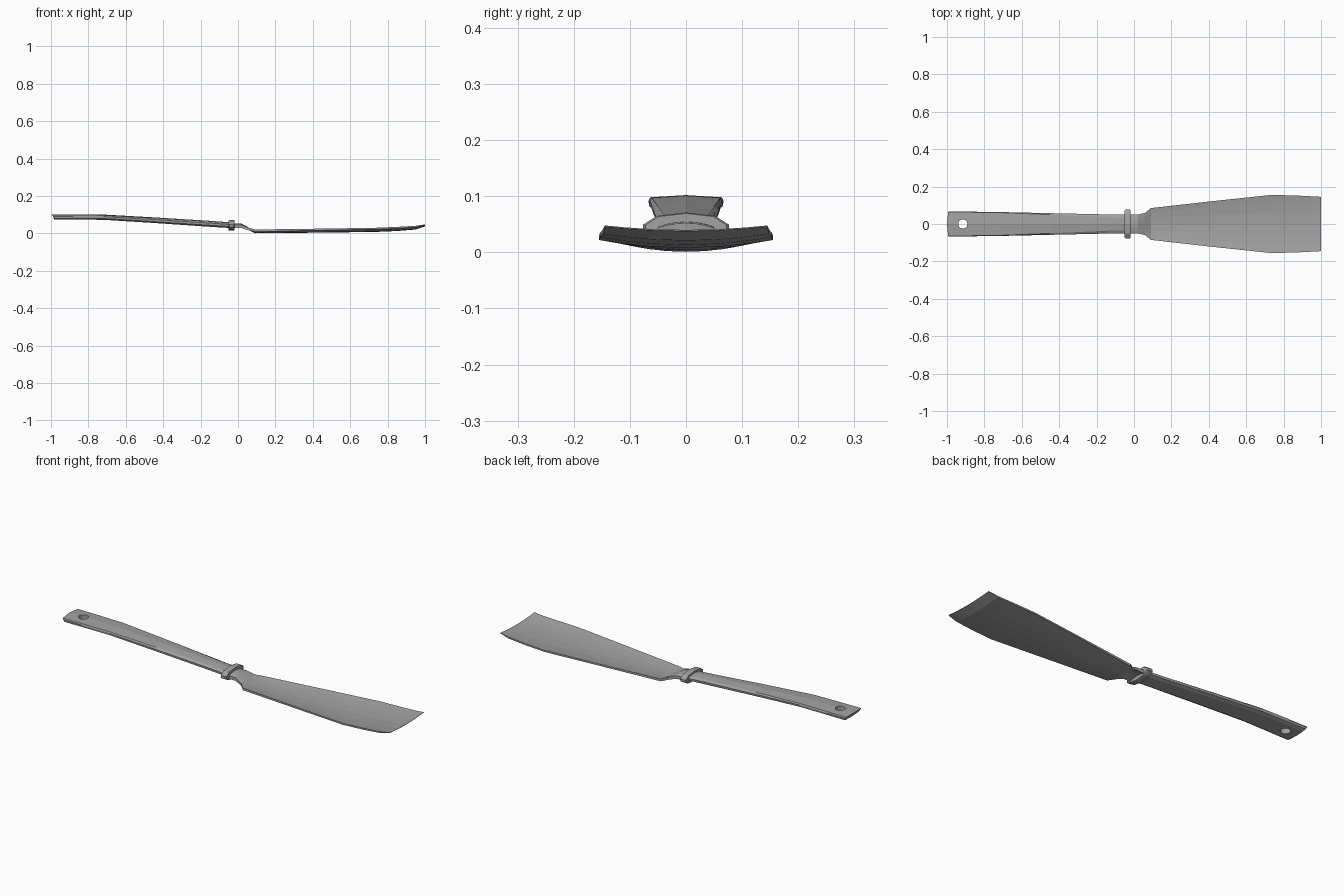
import bpy, bmesh
from mathutils import Vector

old = bpy.data.objects.get("Cube")
if old:
    bpy.data.objects.remove(old)

grey = bpy.data.materials.new("plain grey")
grey.use_nodes = True
colour = (0.36, 0.36, 0.36, 1)
grey.diffuse_color = colour
grey.node_tree.nodes["Principled BSDF"].inputs["Base Color"].default_value = colour


def loft(name, rings):
    """Skin a list of equal-length closed rings and cap both ends."""
    bm = bmesh.new()
    rows = [[bm.verts.new(p) for p in ring] for ring in rings]
    n = len(rows[0])
    for a, b in zip(rows, rows[1:]):
        for i in range(n):
            j = (i + 1) % n
            bm.faces.new((a[i], a[j], b[j], b[i]))
    bm.faces.new(rows[0])
    bm.faces.new(rows[-1])
    bmesh.ops.recalc_face_normals(bm, faces=bm.faces)
    mesh = bpy.data.meshes.new(name)
    bm.to_mesh(mesh)
    bm.free()
    mesh.materials.append(grey)
    obj = bpy.data.objects.new(name, mesh)
    bpy.context.collection.objects.link(obj)
    return obj


def mirrored(half):
    """Close a half outline, running from top centre to bottom centre."""
    return half + [Vector((p[0], -p[1], p[2])) for p in half[-2:0:-1]]


# Handle: flat and wide at the butt, more rounded towards the collar
def handle_ring(x, top_w, w, top, bottom, slant=0.0):
    h = top - bottom
    outline = [(0, 1), (top_w, 0.86), (w, 0.62), (w * 0.97, 0.25), (w * 0.7, 0.0), (0, 0)]
    return mirrored([Vector((x + slant * (1 - t) + abs(y) * slant * 3, y, bottom + h * t))
                     for y, t in outline])


handle = loft("handle", [
    handle_ring(-1.0, 0.064, 0.067, 0.102, 0.074, 0.018),
    handle_ring(-0.88, 0.063, 0.066, 0.102, 0.074),
    handle_ring(-0.72, 0.061, 0.064, 0.101, 0.073),
    handle_ring(-0.45, 0.050, 0.058, 0.086, 0.056),
    handle_ring(-0.14, 0.036, 0.051, 0.067, 0.035),
    handle_ring(-0.04, 0.036, 0.050, 0.059, 0.029),
])

# Hanging hole through the butt of the handle
bpy.ops.mesh.primitive_cylinder_add(vertices=12, radius=0.025, depth=0.2,
                                    location=(-0.915, 0, 0.09))
cutter = bpy.context.object
cutter.name = "hole_cutter"
cutter.hide_render = True
cut = handle.modifiers.new("hole", "BOOLEAN")
cut.operation = "DIFFERENCE"
cut.solver = "EXACT"
cut.object = cutter
bpy.context.view_layer.objects.active = handle
bpy.ops.object.modifier_apply(modifier="hole")
bpy.data.objects.remove(cutter)


# Collar: flattened octagonal band between handle and neck
def collar_ring(x, s=1.0):
    outline = [(0, 0.028), (0.052, 0.022), (0.077, 0.006), (0.077, -0.008),
               (0.052, -0.022), (0, -0.028)]
    return mirrored([Vector((x, y * s, 0.043 + z * s)) for y, z in outline])


loft("collar", [collar_ring(-0.050, 0.94), collar_ring(-0.045), collar_ring(-0.023),
                collar_ring(-0.018, 0.94)])


# Neck and blade: one dished strip, lifted at the edges
def blade_ring(x, w, z, thick, dish):
    steps = (0, 0.4, 0.75, 1)
    upper = [Vector((x, w * t, z + thick + dish * t * t)) for t in steps]
    lower = [Vector((x, w * t, z + dish * t * t)) for t in reversed(steps)]
    return mirrored(upper + lower)


loft("neck_and_blade", [
    blade_ring(-0.04, 0.050, 0.038, 0.018, -0.010),
    blade_ring(0.02, 0.050, 0.036, 0.016, -0.008),
    blade_ring(0.06, 0.060, 0.016, 0.014, 0.000),
    blade_ring(0.09, 0.085, 0.001, 0.012, 0.008),
    blade_ring(0.40, 0.120, 0.004, 0.009, 0.012),
    blade_ring(0.73, 0.155, 0.008, 0.008, 0.014),
    blade_ring(0.85, 0.153, 0.013, 0.008, 0.014),
    blade_ring(0.95, 0.148, 0.021, 0.008, 0.012),
    blade_ring(1.0, 0.145, 0.038, 0.002, 0.008),
])
